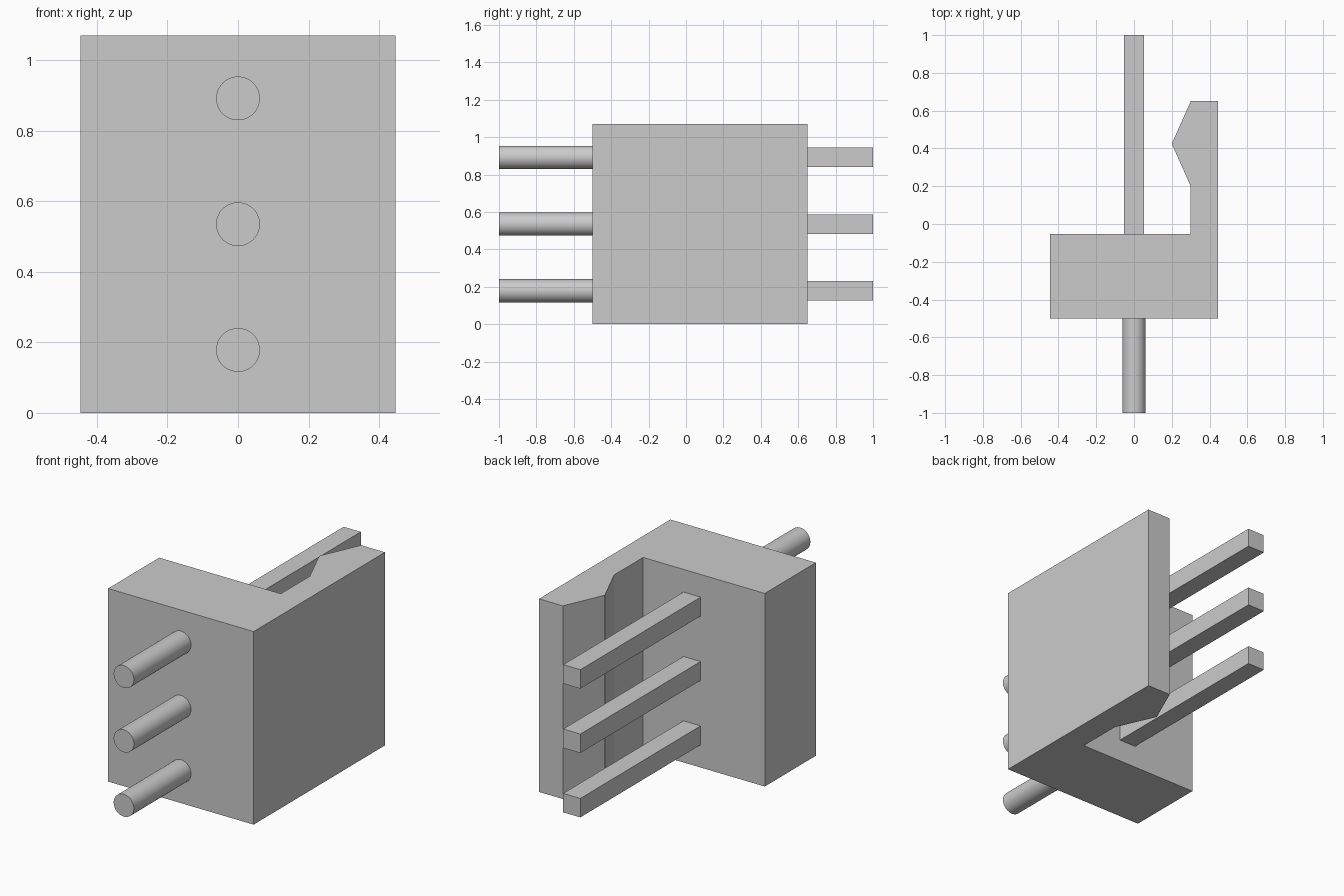
import bpy, bmesh, math
from mathutils import Matrix, Vector

cube = bpy.data.objects.get("Cube")
if cube:
    bpy.data.objects.remove(cube, do_unlink=True)

HEIGHT = 1.07
PITCH = HEIGHT / 3

grey = bpy.data.materials.new("plain grey")
grey.use_nodes = True
colour = (0.6, 0.6, 0.6, 1)
grey.diffuse_color = colour
grey.node_tree.nodes["Principled BSDF"].inputs["Base Color"].default_value = colour


def finish(bm, name):
    bmesh.ops.recalc_face_normals(bm, faces=bm.faces)
    mesh = bpy.data.meshes.new(name)
    bm.to_mesh(mesh)
    bm.free()
    mesh.materials.append(grey)
    obj = bpy.data.objects.new(name, mesh)
    bpy.context.collection.objects.link(obj)
    return obj


# Housing: base block and latch wall as one extruded outline
outline = [(-0.446, -0.5), (0.446, -0.5), (0.446, 0.65), (0.30, 0.65),
           (0.20, 0.425), (0.30, 0.20), (0.30, -0.053), (-0.446, -0.053)]
bm = bmesh.new()
base = bm.faces.new([bm.verts.new((x, y, 0)) for x, y in outline])
top = bmesh.ops.extrude_face_region(bm, geom=[base])["geom"]
bmesh.ops.translate(bm, vec=(0, 0, HEIGHT),
                    verts=[v for v in top if isinstance(v, bmesh.types.BMVert)])
finish(bm, "housing")


# Square contact pin at the back
def square_pin(name, z, width=0.105, y0=-0.053, y1=1.0):
    bm = bmesh.new()
    bmesh.ops.create_cube(bm, size=1)
    bmesh.ops.scale(bm, vec=(width, y1 - y0, width), verts=bm.verts)
    bmesh.ops.translate(bm, vec=(0, (y0 + y1) / 2, z), verts=bm.verts)
    finish(bm, name)


# Round solder pin at the front
def round_pin(name, z, radius=0.062, y0=-1.0, y1=-0.5):
    bm = bmesh.new()
    place = Matrix.Translation(Vector((0, (y0 + y1) / 2, z))) @ Matrix.Rotation(math.pi / 2, 4, "X")
    bmesh.ops.create_cone(bm, cap_ends=True, segments=48, radius1=radius,
                          radius2=radius, depth=y1 - y0, matrix=place)
    for face in bm.faces:
        face.smooth = len(face.verts) == 4
    for edge in bm.edges:
        edge.smooth = all(face.smooth for face in edge.link_faces)
    finish(bm, name)


for i, label in enumerate(("lower", "middle", "upper")):
    z = PITCH * (i + 0.5)
    square_pin(f"{label}_contact_pin", z)
    round_pin(f"{label}_round_pin", z)
